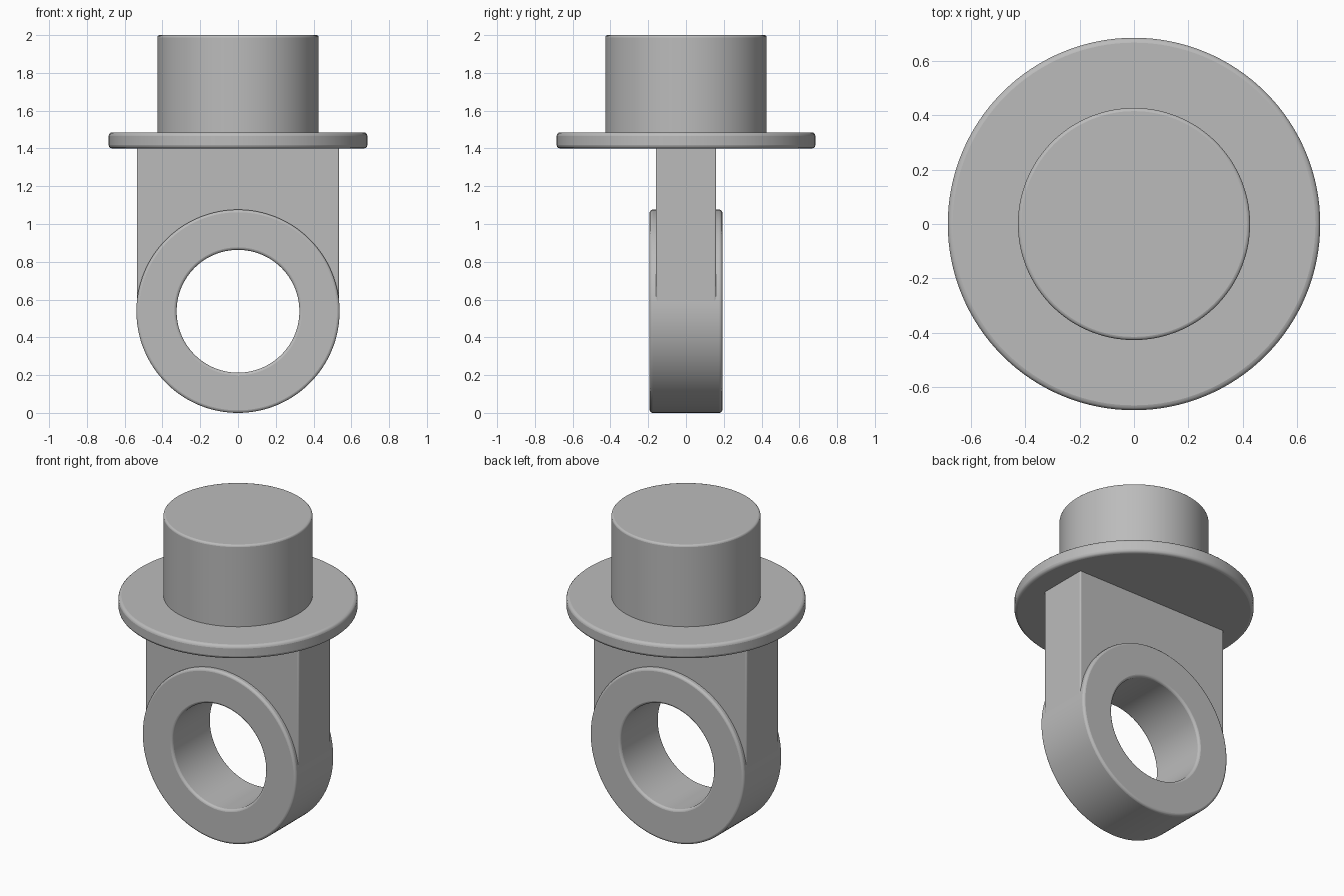
import bpy, bmesh, math
from mathutils import Matrix, Vector

cube = bpy.data.objects.get("Cube")
if cube:
    bpy.data.objects.remove(cube, do_unlink=True)

GREY = (0.5, 0.5, 0.5, 1)
metal = bpy.data.materials.new("plain grey")
metal.use_nodes = True
metal.diffuse_color = GREY
metal.node_tree.nodes["Principled BSDF"].inputs["Base Color"].default_value = GREY

RING_Z, RING_R, HOLE_R = 0.538, 0.538, 0.325
SEGMENTS = 128


def finish(name, bm):
    bmesh.ops.recalc_face_normals(bm, faces=bm.faces)
    mesh = bpy.data.meshes.new(name)
    bm.to_mesh(mesh)
    bm.free()
    mesh.materials.append(metal)
    obj = bpy.data.objects.new(name, mesh)
    bpy.context.collection.objects.link(obj)
    return obj


def soften(obj, width):
    """Round the sharp rims and smooth the curved walls."""
    bevel = obj.modifiers.new("rounded edges", "BEVEL")
    bevel.width = width
    bevel.segments = 3
    bevel.limit_method = "ANGLE"
    bevel.angle_limit = math.radians(40)
    bpy.ops.object.select_all(action="DESELECT")
    bpy.context.view_layer.objects.active = obj
    obj.select_set(True)
    bpy.ops.object.shade_smooth_by_angle(angle=math.radians(35))


def disc(name, radius, bottom, top, rim):
    bm = bmesh.new()
    bmesh.ops.create_cone(bm, cap_ends=True, segments=SEGMENTS, radius1=radius,
                          radius2=radius, depth=top - bottom,
                          matrix=Matrix.Translation((0, 0, (bottom + top) / 2)))
    soften(finish(name, bm), rim)


# Peg and flange
disc("peg", 0.427, 1.45, 2.0, 0.012)
disc("flange", 0.685, 1.4, 1.485, 0.018)

# Eye ring: rectangular section spun around the y axis
bm = bmesh.new()
half = 0.192
section = [bm.verts.new((r, y, 0)) for r, y in
           ((HOLE_R, -half), (RING_R, -half), (RING_R, half), (HOLE_R, half))]
edges = [bm.edges.new((section[i], section[(i + 1) % 4])) for i in range(4)]
bmesh.ops.spin(bm, geom=section + edges, cent=(0, 0, 0), axis=(0, 1, 0),
               angle=math.tau, steps=SEGMENTS, use_merge=True)
bmesh.ops.remove_doubles(bm, verts=bm.verts, dist=1e-4)
bmesh.ops.translate(bm, verts=bm.verts, vec=(0, 0, RING_Z))
soften(finish("eye_ring", bm), 0.014)

# Web: flat plate with an arched underside hidden inside the ring
bm = bmesh.new()
side, depth, arch = 0.535, 0.16, 0.43
outline = [(side, RING_Z), (side, 1.42), (-side, 1.42), (-side, RING_Z)]
outline += [(-arch * math.cos(a), RING_Z + arch * math.sin(a))
            for a in (math.pi * i / 32 for i in range(33))]
face = bm.faces.new([bm.verts.new((x, -depth, z)) for x, z in outline])
walls = bmesh.ops.extrude_face_region(bm, geom=[face])
bmesh.ops.translate(bm, vec=Vector((0, 2 * depth, 0)),
                    verts=[g for g in walls["geom"] if isinstance(g, bmesh.types.BMVert)])
soften(finish("web", bm), 0.008)
